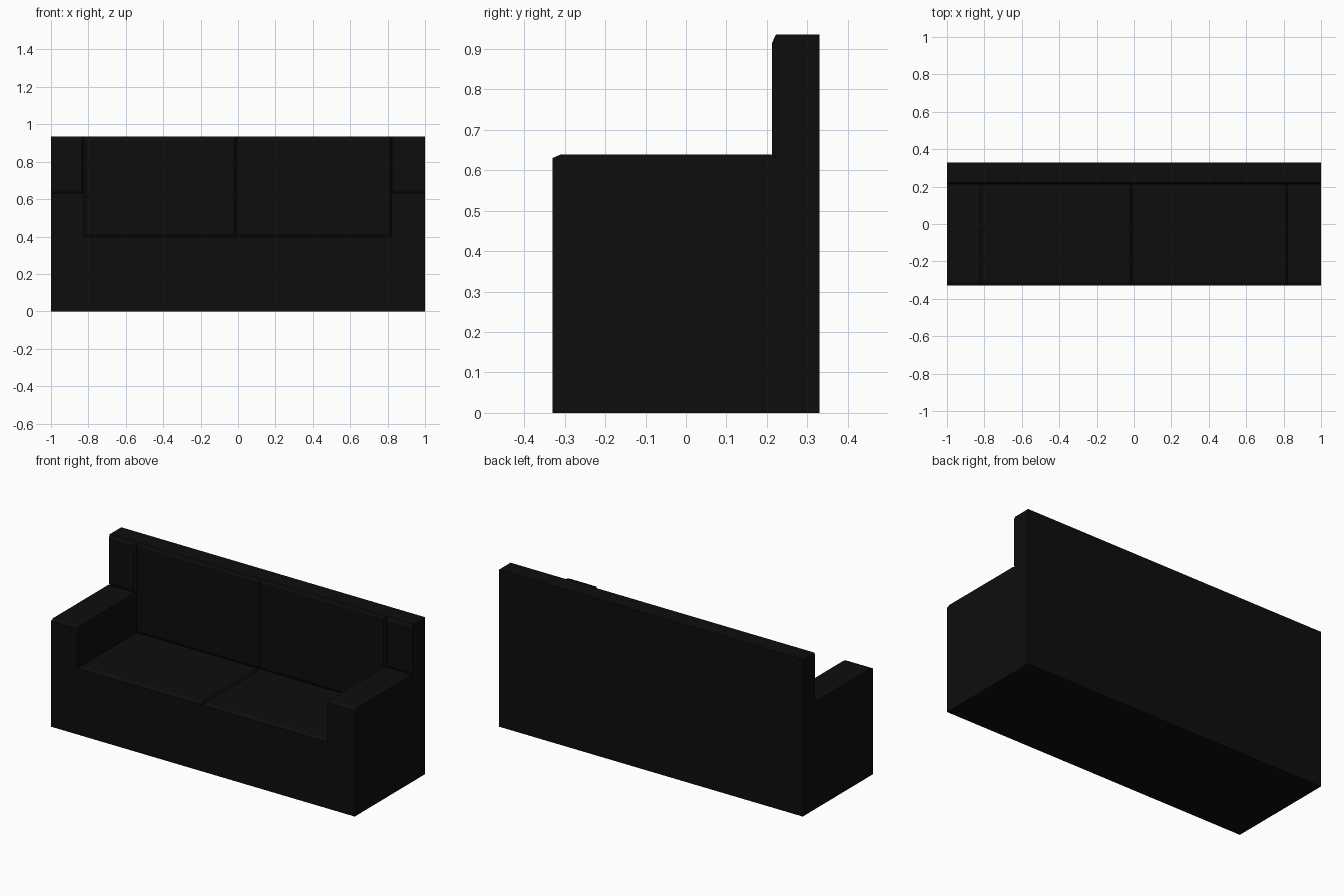
import bpy
from mathutils import Vector

if "Cube" in bpy.data.objects:
    bpy.data.objects.remove(bpy.data.objects["Cube"])

black = bpy.data.materials.new("black_fabric")
black.diffuse_color = (0.004, 0.004, 0.004, 1)
black.use_nodes = True
black.node_tree.nodes["Principled BSDF"].inputs["Base Color"].default_value = black.diffuse_color


def make(name, verts, faces):
    mesh = bpy.data.meshes.new(name)
    mesh.from_pydata([tuple(v) for v in verts], [], faces)
    mesh.materials.append(black)
    obj = bpy.data.objects.new(name, mesh)
    bpy.context.collection.objects.link(obj)
    return obj


def face(name, pts):
    return make(name, pts, [tuple(range(len(pts)))])


def pad(name, origin, u, v, size, depth, insets):
    """Shallow upholstered panel, chamfered by insets (u0, u1, v0, v1)."""
    o, u, v = Vector(origin), Vector(u), Vector(v)
    n = u.cross(v)
    w, h = size
    a, b, c, d = insets
    base = [o, o + u * w, o + u * w + v * h, o + v * h]
    top = [o + u * x + v * y + n * depth
           for x, y in ((a, c), (w - b, c), (w - b, h - d), (a, h - d))]
    rims = [(i, (i + 1) % 4, (i + 1) % 4 + 4, i + 4) for i in range(4)]
    return make(name, base + top, [(4, 5, 6, 7)] + rims)


X = [-1, -0.825, -0.01, 0.82, 1]      # arm, seat, seat, arm divisions
F, B, BF = -0.33, 0.33, 0.222         # front, back, backrest base plane
SEAT, ARM, TOP = 0.395, 0.63, 0.935
D, G = 0.009, 0.011                   # pad depth, groove half width

# outer shell
profile = [(F, 0), (B, 0), (B, TOP), (BF, TOP), (BF, ARM), (F, ARM)]
face("right_side", [(1, y, z) for y, z in profile])
face("left_side", [(-1, y, z) for y, z in reversed(profile)])
face("front_panel", [(-1, F, 0), (1, F, 0), (1, F, ARM), (X[3], F, ARM),
                     (X[3], F, SEAT), (X[1], F, SEAT), (X[1], F, ARM), (-1, F, ARM)])
face("back_panel", [(1, B, 0), (-1, B, 0), (-1, B, TOP), (1, B, TOP)])
face("underside", [(-1, B, 0), (1, B, 0), (1, F, 0), (-1, F, 0)])
face("back_top", [(-1, BF, TOP), (1, BF, TOP), (1, B, TOP), (-1, B, TOP)])
face("left_arm_inner", [(X[1], F, SEAT), (X[1], BF, SEAT), (X[1], BF, ARM), (X[1], F, ARM)])
face("right_arm_inner", [(X[3], BF, SEAT), (X[3], F, SEAT), (X[3], F, ARM), (X[3], BF, ARM)])

# arm tops, seat cushions and the four backrest panels
names = ["left_arm", "left_seat", "right_seat", "right_arm"]
for i, name in enumerate(names):
    x0, x1 = X[i], X[i + 1]
    is_arm = i in (0, 3)
    z = ARM if is_arm else SEAT
    left = 0 if i == 0 else G
    right = 0 if i == 3 else G
    top_sides = (0, 0) if is_arm else (left, right)
    pad(name + "_top", (x0, F, z), (1, 0, 0), (0, 1, 0), (x1 - x0, BF - F), D,
        (*top_sides, 0.02, G))
    pad(name + "_backrest", (x0, BF, z), (1, 0, 0), (0, 0, 1), (x1 - x0, TOP - z), D,
        (left, right, 0.02, 0.02))
